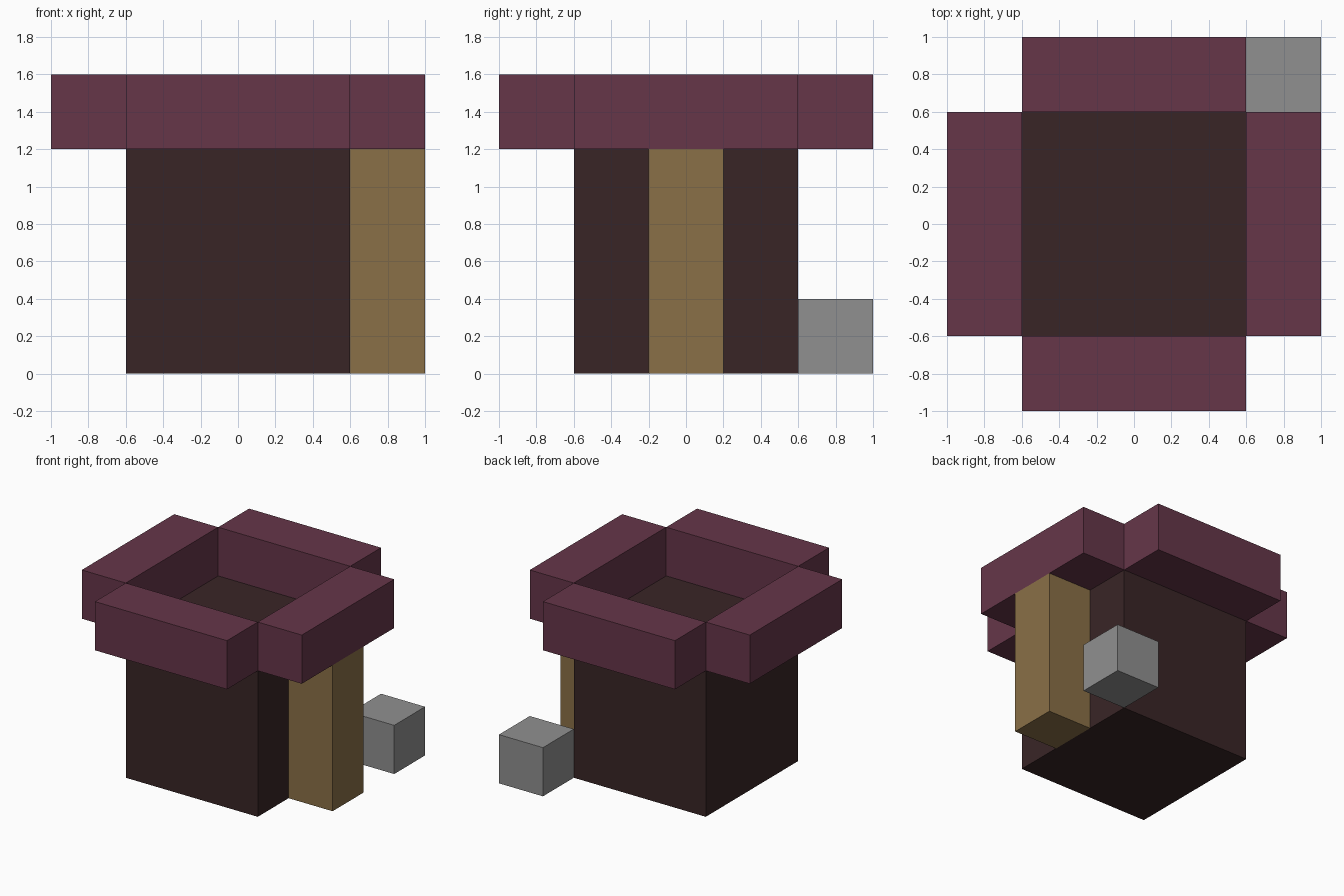
import bpy
import bmesh
from mathutils import Matrix, Vector

default = bpy.data.objects.get("Cube")
if default:
    bpy.data.objects.remove(default, do_unlink=True)


def linear(c):
    c /= 255
    return c / 12.92 if c <= 0.04045 else ((c + 0.055) / 1.055) ** 2.4


def material(name, *rgb):
    color = (*[linear(c) for c in rgb], 1)
    mat = bpy.data.materials.new(name)
    mat.use_nodes = True
    mat.diffuse_color = color
    mat.node_tree.nodes["Principled BSDF"].inputs["Base Color"].default_value = color
    return mat


def box(name, center, size, mat):
    bm = bmesh.new()
    bmesh.ops.create_cube(bm, size=1, matrix=Matrix.Diagonal((*size, 1)))
    mesh = bpy.data.meshes.new(name)
    bm.to_mesh(mesh)
    bm.free()
    mesh.materials.append(mat)
    obj = bpy.data.objects.new(name, mesh)
    obj.location = Vector(center)
    bpy.context.collection.objects.link(obj)
    return obj


dark_brown = material("dark brown", 57, 37, 38)
plum = material("plum", 102, 54, 73)
tan = material("tan", 138, 112, 71)
grey = material("grey", 144, 144, 144)

UNIT = 0.4          # width of a bar
BODY = 3 * UNIT     # side of the body
REACH = 2 * UNIT    # centre distance of the outer parts

# Solid body
box("body", (0, 0, BODY / 2), (BODY, BODY, BODY), dark_brown)

# Four rim bars standing outside the top edge
for side, sign in (("left", 1), ("right", -1)):
    box(f"rim_{side}", (sign * REACH, 0, BODY + UNIT / 2), (UNIT, BODY, UNIT), plum)
for side, sign in (("back", 1), ("front", -1)):
    box(f"rim_{side}", (0, sign * REACH, BODY + UNIT / 2), (BODY, UNIT, UNIT), plum)

# Post against the left side
box("side_post", (REACH, 0, BODY / 2), (UNIT, UNIT, BODY), tan)

# Loose block behind the left corner
box("corner_block", (REACH, REACH, UNIT / 2), (UNIT, UNIT, UNIT), grey)
